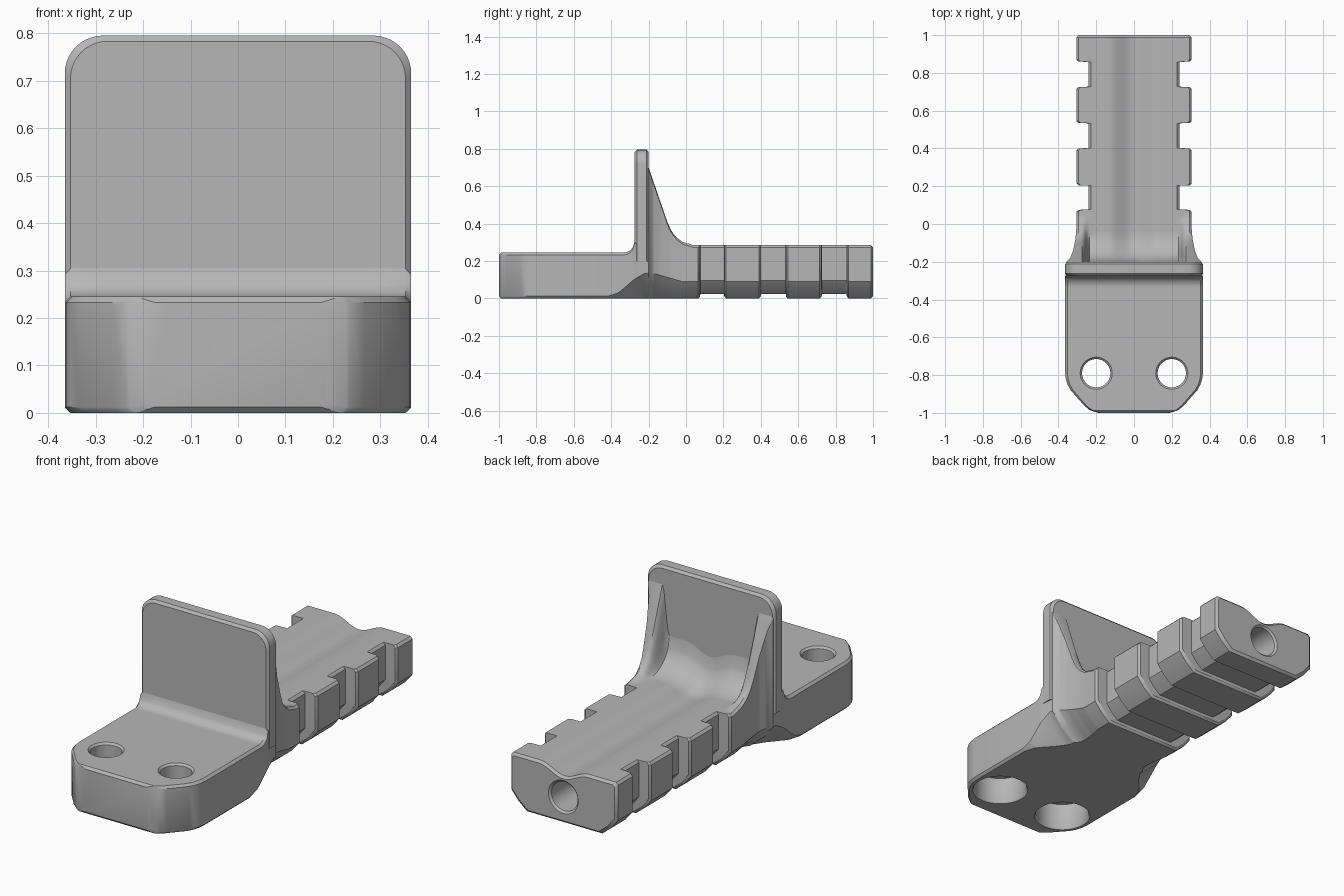
import bpy, bmesh, math
from mathutils import Matrix

if "Cube" in bpy.data.objects:
    bpy.data.objects.remove(bpy.data.objects["Cube"], do_unlink=True)

grey = bpy.data.materials.new("mid grey")
grey.use_nodes = True
grey.diffuse_color = (0.47, 0.47, 0.47, 1)
grey.node_tree.nodes["Principled BSDF"].inputs["Base Color"].default_value = grey.diffuse_color

EDGE = 0.012


def make(name, bm):
    bmesh.ops.remove_doubles(bm, verts=bm.verts, dist=1e-5)
    bmesh.ops.recalc_face_normals(bm, faces=bm.faces)
    mesh = bpy.data.meshes.new(name)
    bm.to_mesh(mesh)
    bm.free()
    ob = bpy.data.objects.new(name, mesh)
    bpy.context.collection.objects.link(ob)
    mesh.materials.append(grey)
    return ob


def loft(bm, rings):
    """Skin a list of equal-length closed rings and cap both ends."""
    loops = [[bm.verts.new(p) for p in r] for r in rings]
    n = len(loops[0])
    for a, b in zip(loops, loops[1:]):
        for i in range(n):
            j = (i + 1) % n
            bm.faces.new((a[i], a[j], b[j], b[i]))
    bm.faces.new(loops[0])
    bm.faces.new(loops[-1])


def lerp(table, y):
    for (a, va), (b, vb) in zip(table, table[1:]):
        if y <= b:
            return va + (vb - va) * max(0, (y - a) / (b - a))
    return table[-1][1]


def span(a, b, n):
    return [a + (b - a) * i / n for i in range(n + 1)]


# Half width, lower chamfer and rib height along the length
WIDTH = [(-1, .2), (-.985, .235), (-.96, .265), (-.88, .335), (-.85, .352),
         (-.82, .361), (-.79, .365), (-.28, .365), (-.27, .363), (-.2, .357),
         (-.18, .338), (-.14, .322), (-.08, .31), (-.02, .305)]
CHAMFER = [(-.42, EDGE), (-.36, .03), (-.28, .1), (-.22, .135), (-.16, .13), (-.02, .09)]
RIB = [(-.21, .73), (-.1, .41), (-.08, .365), (-.055, .33), (-.02, .303), (.04, .285)]


def top(x, y):
    if y < -.215:                       # plate with fillet up to the wall
        d = min(max(y + .335, 0), .06)
        return .305 - math.sqrt(.0036 - d * d)
    d = min(max(-.04 - y, 0), .16)      # pocket floor between the ribs
    floor = .445 - math.sqrt(.0256 - d * d)
    t = min(max((x - .235) / .04, 0), 1)
    t = t * t * (3 - 2 * t)
    groove = .0225 * (1 + math.cos(math.pi * min(x / .14, 1)))
    return floor + (lerp(RIB, y) - floor) * t - groove


XS = span(0, .14, 8) + [.2] + span(.235, .275, 5)


def ring(y, inset=0, drop=0, core=False):
    w, c, zb = lerp(WIDTH, y) - inset, lerp(CHAMFER, y), inset
    if core:
        w, c, zb = .24, .07, .025
    xs = [min(x, w - EDGE) for x in XS] + [w - EDGE]
    half = [(x, y, top(x, y) - drop) for x in xs]
    edge_z = half[-1][2]
    half += [(w, y, edge_z - EDGE), (w, y, zb + c), (w - c * .45, y, zb + c * .45),
             (w - c, y, zb)]
    return half + [(-x, y, z) for x, y, z in reversed(half[1:])]


# Body: mounting plate, ribbed web and notched rail
rings = [ring(-1, EDGE, EDGE)]
rings += [ring(y) for y in [-1 + EDGE, -.985, -.96, -.92, -.88, -.85, -.82, -.79, -.42]]
rings += [ring(y) for y in span(-.4, -.35, 3) + span(-.335, -.275, 7) + [-.25, -.22]]
rings += [ring(y) for y in span(-.21, .04, 25)]
for a, b in ((.075, .205), (.4, .535), (.725, .86)):
    rings += [ring(a - .01), ring(a, .01), ring(a + .002, core=True),
              ring(b - .002, core=True), ring(b, .01), ring(b + .01)]
rings += [ring(1 - EDGE), ring(1, EDGE, EDGE)]
bm = bmesh.new()
loft(bm, rings)
body = make("plate_and_rail", bm)


def drill(name, profile, matrix):
    """Cut a stepped round hole, profile = (radius, depth) pairs."""
    bm = bmesh.new()
    loft(bm, [[(r * math.cos(t), r * math.sin(t), z) for t in span(0, math.tau, 40)[:-1]]
              for r, z in profile])
    bm.transform(matrix)
    cutter = make(name, bm)
    cutter.hide_render = True
    cutter.hide_set(True)
    mod = body.modifiers.new(name, "BOOLEAN")
    mod.operation, mod.solver, mod.object = "DIFFERENCE", "EXACT", cutter
    return cutter


# Counterbored bolt holes in the plate and a bore in the rail end
bolt = [(.142, -.01), (.13, .012), (.13, .14), (.075, .1401), (.075, .235), (.1, .26)]
bore = [(.095, -.01), (.075, .01), (.075, .4)]
cutters = [drill("bolt_hole_cutter", bolt, Matrix.Translation((s * .2, -.79, 0))) for s in (-1, 1)]
cutters.append(drill("end_bore_cutter", bore,
                     Matrix.Translation((0, 1, .135)) @ Matrix.Rotation(math.pi / 2, 4, "X")))

# Upright wall with rounded top corners
arc = [(.285 + .08 * math.cos(t), .715 + .08 * math.sin(t)) for t in span(0, math.pi / 2, 10)]
outline = [(.365, .2)] + arc
outline += [(-x, z) for x, z in reversed(outline)]


def wall_ring(y, inset):
    sx, sz = 1 - inset / .365, 1 - inset / .795
    return [(x * sx, y, z * sz) for x, z in outline]


bm = bmesh.new()
loft(bm, [wall_ring(-.275, EDGE), wall_ring(-.275 + EDGE, 0),
          wall_ring(-.2 - EDGE, 0), wall_ring(-.2, EDGE)])
wall = make("upright_wall", bm)

# Apply the cuts, then shade
bpy.ops.object.select_all(action="DESELECT")
bpy.context.view_layer.objects.active = body
body.select_set(True)
for mod in list(body.modifiers):
    bpy.ops.object.modifier_apply(modifier=mod.name)
for c in cutters:
    bpy.data.objects.remove(c, do_unlink=True)
wall.select_set(True)
bpy.ops.object.shade_smooth_by_angle(angle=math.radians(32))
